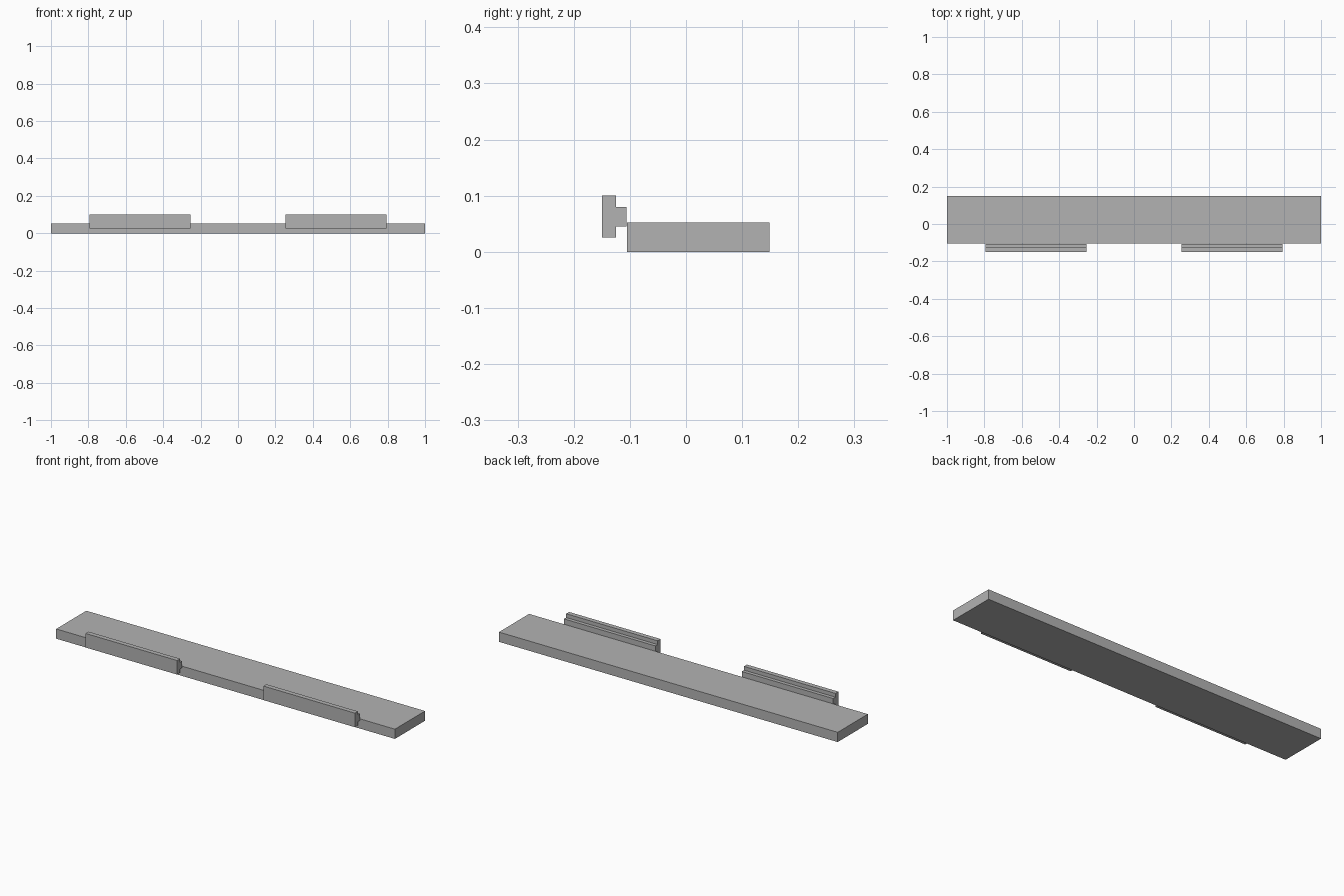
import bpy
import bmesh

cube = bpy.data.objects.get("Cube")
if cube:
    bpy.data.objects.remove(cube, do_unlink=True)

# Plain grey for every part
grey = bpy.data.materials.new("plain_grey")
grey.use_nodes = True
colour = (0.45, 0.45, 0.45, 1.0)
grey.diffuse_color = colour
grey.node_tree.nodes["Principled BSDF"].inputs["Base Color"].default_value = colour


def extrude_profile(name, profile, x_min, x_max):
    """Sweep a (y, z) outline along x into a closed solid."""
    bm = bmesh.new()
    face = bm.faces.new([bm.verts.new((x_min, y, z)) for y, z in profile])
    swept = bmesh.ops.extrude_face_region(bm, geom=[face])["geom"]
    moved = [v for v in swept if isinstance(v, bmesh.types.BMVert)]
    bmesh.ops.translate(bm, verts=moved, vec=(x_max - x_min, 0, 0))
    bmesh.ops.recalc_face_normals(bm, faces=bm.faces)
    mesh = bpy.data.meshes.new(name)
    bm.to_mesh(mesh)
    bm.free()
    mesh.materials.append(grey)
    obj = bpy.data.objects.new(name, mesh)
    bpy.context.collection.objects.link(obj)
    return obj


# Long flat board
board = [(-0.105, 0), (0.149, 0), (0.149, 0.052), (-0.105, 0.052)]
extrude_profile("board", board, -1, 1)

# T-shaped rails along the front edge: tall plate with a tongue behind it
rail = [(-0.15, 0.025), (-0.125, 0.025), (-0.125, 0.045), (-0.106, 0.045),
        (-0.106, 0.08), (-0.125, 0.08), (-0.125, 0.1), (-0.15, 0.1)]
for name, x_min in (("left_rail", 0.255), ("right_rail", -0.795)):
    extrude_profile(name, rail, x_min, x_min + 0.54)
